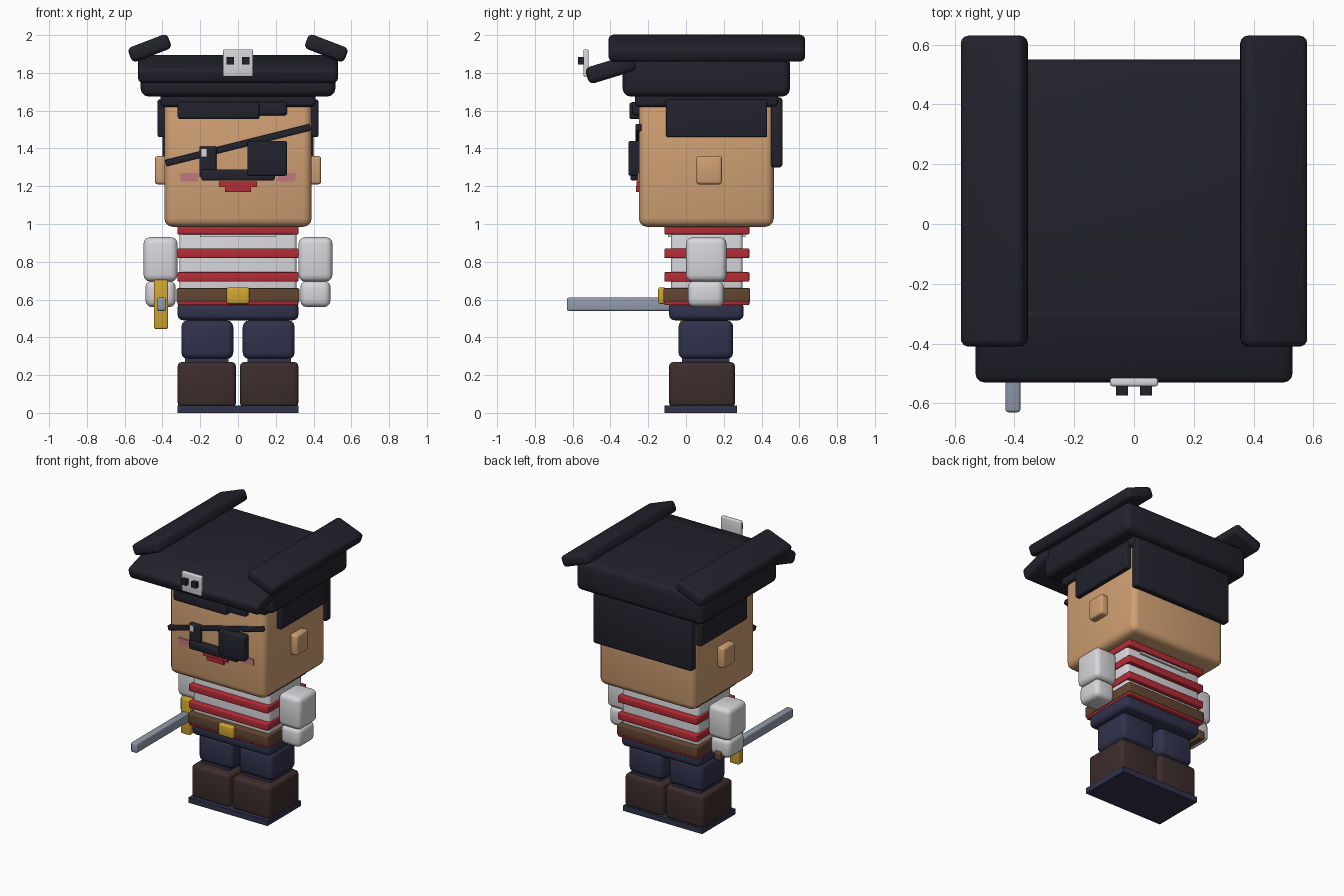
import bpy
import bmesh
import math
from mathutils import Matrix, Vector

old = bpy.data.objects.get("Cube")
if old:
    bpy.data.objects.remove(old, do_unlink=True)


def paint(name, *rgb):
    mat = bpy.data.materials.new(name)
    mat.use_nodes = True
    mat.diffuse_color = (*rgb, 1)
    shader = mat.node_tree.nodes["Principled BSDF"]
    shader.inputs["Base Color"].default_value = (*rgb, 1)
    shader.inputs["Roughness"].default_value = 0.8
    return mat


BLACK = paint("soft black", 0.016, 0.016, 0.026)
SKIN = paint("tan skin", 0.63, 0.35, 0.17)
RED = paint("stripe red", 0.46, 0.025, 0.036)
WHITE = paint("off white", 0.68, 0.68, 0.71)
NAVY = paint("navy cloth", 0.030, 0.032, 0.072)
BOOT = paint("dark boot brown", 0.045, 0.026, 0.024)
LEATHER = paint("belt brown", 0.12, 0.06, 0.03)
GOLD = paint("gold", 0.65, 0.38, 0.03)
STEEL = paint("steel grey", 0.29, 0.33, 0.41)
PINK = paint("cheek pink", 0.52, 0.19, 0.20)


def block(name, mat, x, y, z, bevel=0.0, tilt=0.0, axis="X"):
    """Rounded box from its ranges on each axis, turned about its own centre."""
    spans = (x, y, z)
    size = [b - a for a, b in spans]
    centre = Vector([(a + b) / 2 for a, b in spans])
    bm = bmesh.new()
    bmesh.ops.create_cube(bm, size=1)
    bmesh.ops.scale(bm, vec=size, verts=bm.verts)
    if bevel:
        bmesh.ops.bevel(bm, geom=bm.edges[:], offset=bevel, segments=3,
                        profile=0.5, affect="EDGES", clamp_overlap=True)
    turn = Matrix.Rotation(math.radians(tilt), 4, axis)
    bmesh.ops.transform(bm, matrix=turn, verts=bm.verts)
    mesh = bpy.data.meshes.new(name)
    bm.to_mesh(mesh)
    bm.free()
    for face in mesh.polygons:
        face.use_smooth = True
    mesh.set_sharp_from_angle(angle=math.radians(40))
    mesh.materials.append(mat)
    part = bpy.data.objects.new(name, mesh)
    part.location = centre
    bpy.context.collection.objects.link(part)
    return part


def pair(name, mat, x, y, z, bevel=0.0, tilt=0.0, axis="X"):
    """The same block on the left (+x) and mirrored on the right."""
    block("left_" + name, mat, x, y, z, bevel, tilt, axis)
    block("right_" + name, mat, (-x[1], -x[0]), y, z, bevel, -tilt, axis)


def wide(name, mat, half, y, z, bevel=0.0, tilt=0.0):
    """A block centred on x = 0."""
    return block(name, mat, (-half, half), y, z, bevel, tilt)


# Legs and boots
pair("sole", NAVY, (0, 0.32), (-0.115, 0.27), (0, 0.04))
pair("boot", BOOT, (0.01, 0.32), (-0.09, 0.26), (0.03, 0.27), 0.025)
pair("cuff", NAVY, (0.05, 0.28), (-0.02, 0.23), (0.25, 0.32))
pair("leg", NAVY, (0.025, 0.30), (-0.04, 0.25), (0.285, 0.49), 0.035)
wide("hips", NAVY, 0.32, (-0.09, 0.305), (0.49, 0.59), 0.03)

# Striped shirt and belt
wide("torso", WHITE, 0.31, (-0.08, 0.30), (0.55, 0.97), 0.02)
wide("collar", WHITE, 0.20, (-0.095, 0.315), (0.93, 0.98))
for i in range(4):
    low = 0.57 + i * 0.125
    wide(f"red_stripe_{i + 1}", RED, 0.32, (-0.115, 0.335), (low, low + 0.05), 0.006)
wide("belt", LEATHER, 0.325, (-0.12, 0.34), (0.585, 0.66), 0.008)
wide("buckle", GOLD, 0.06, (-0.147, -0.11), (0.577, 0.665), 0.012)

# Arms
pair("sleeve", WHITE, (0.32, 0.50), (0, 0.215), (0.695, 0.93), 0.035)
pair("hand", WHITE, (0.33, 0.49), (0.01, 0.20), (0.56, 0.70), 0.035)

# Sword held in the right hand
block("sword_blade", STEEL, (-0.43, -0.38), (-0.63, 0), (0.54, 0.61), 0.01)
block("sword_guard", GOLD, (-0.445, -0.37), (-0.03, 0.025), (0.445, 0.705), 0.008)
block("sword_grip", LEATHER, (-0.43, -0.38), (0.02, 0.22), (0.545, 0.605), 0.008)

# Head
wide("head", SKIN, 0.39, (-0.25, 0.465), (0.985, 1.66), 0.045)
pair("ear", SKIN, (0.36, 0.44), (0.055, 0.19), (1.21, 1.36), 0.015)

# Hair
pair("side_hair", BLACK, (0.36, 0.425), (-0.105, 0.43), (1.46, 1.66), 0.01)
wide("back_hair", BLACK, 0.40, (0.45, 0.51), (1.30, 1.67), 0.015)
block("long_fringe", BLACK, (-0.32, 0.115), (-0.30, -0.23), (1.555, 1.645), 0.015)
block("short_fringe", BLACK, (0.05, 0.26), (-0.285, -0.23), (1.575, 1.645), 0.015)

# Face
block("eye", BLACK, (-0.205, -0.115), (-0.275, -0.24), (1.25, 1.41), 0.006)
block("eye_glint", WHITE, (-0.197, -0.163), (-0.283, -0.27), (1.355, 1.40))
block("eye_patch", BLACK, (0.05, 0.26), (-0.305, -0.24), (1.255, 1.44), 0.012)
block("patch_strap", BLACK, (-0.395, 0.395), (-0.268, -0.235), (1.4, 1.435), 0.006, -14, "Y")
wide("moustache", BLACK, 0.195, (-0.295, -0.24), (1.23, 1.288), 0.012)
wide("upper_lip", RED, 0.10, (-0.262, -0.24), (1.195, 1.225))
wide("lower_lip", RED, 0.068, (-0.265, -0.24), (1.17, 1.20))
pair("cheek", PINK, (0.21, 0.305), (-0.256, -0.24), (1.225, 1.27))

# Hat with folded brim
wide("hat_band", BLACK, 0.41, (-0.27, 0.49), (1.62, 1.70), 0.02)
wide("hat_crown", BLACK, 0.515, (-0.335, 0.55), (1.675, 1.893), 0.04)
wide("front_brim", BLACK, 0.53, (-0.53, -0.265), (1.775, 1.865), 0.028, 17)
pair("side_brim", BLACK, (0.355, 0.58), (-0.41, 0.63), (1.89, 1.972), 0.025, 21, "Y")

# Hat badge
wide("badge", WHITE, 0.08, (-0.543, -0.515), (1.78, 1.925), 0.008)
pair("badge_eye", BLACK, (0.02, 0.06), (-0.573, -0.54), (1.845, 1.885))
